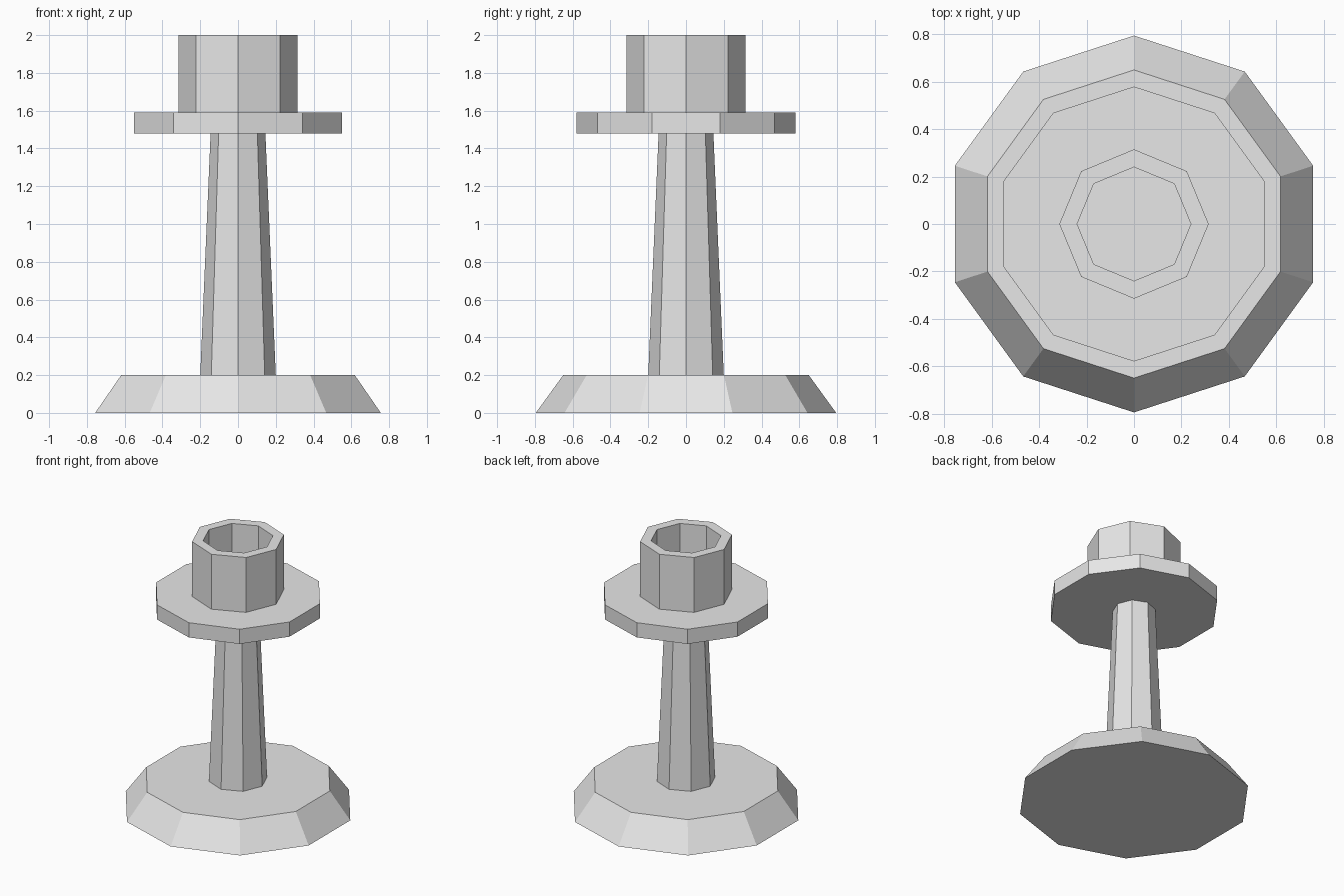
import bpy
import bmesh
from math import sin, cos, tau

cube = bpy.data.objects.get("Cube")
if cube:
    bpy.data.objects.remove(cube, do_unlink=True)

# Single plain grey
grey = bpy.data.materials.new("light_grey")
grey.use_nodes = True
colour = (0.8, 0.8, 0.8, 1)
grey.diffuse_color = colour
grey.node_tree.nodes["Principled BSDF"].inputs["Base Color"].default_value = colour


def turned(name, sides, profile):
    """Turn a (radius, height) profile into a closed faceted solid, a corner towards +y."""
    bm = bmesh.new()
    rings = []
    for radius, z in profile:
        angles = [tau * i / sides for i in range(sides)]
        rings.append([bm.verts.new((radius * sin(a), radius * cos(a), z)) for a in angles])
    for low, high in zip(rings, rings[1:]):
        for i in range(sides):
            j = (i + 1) % sides
            bm.faces.new((low[i], low[j], high[j], high[i]))
    bm.faces.new(rings[0])
    bm.faces.new(rings[-1])
    bmesh.ops.recalc_face_normals(bm, faces=bm.faces)
    mesh = bpy.data.meshes.new(name)
    bm.to_mesh(mesh)
    bm.free()
    mesh.materials.append(grey)
    obj = bpy.data.objects.new(name, mesh)
    bpy.context.collection.objects.link(obj)
    return obj


# Ten-sided sloping foot
turned("base", 10, [(0.795, 0), (0.65, 0.2)])

# Eight-sided tapering stem
turned("stem", 8, [(0.2, 0.2), (0.145, 1.48)])

# Ten-sided drip plate
turned("drip_plate", 10, [(0.58, 1.48), (0.58, 1.59)])

# Eight-sided hollow cup: outer wall, rim, inner wall, floor
turned("cup", 8, [(0.315, 1.59), (0.315, 2), (0.24, 2), (0.24, 1.6)])
